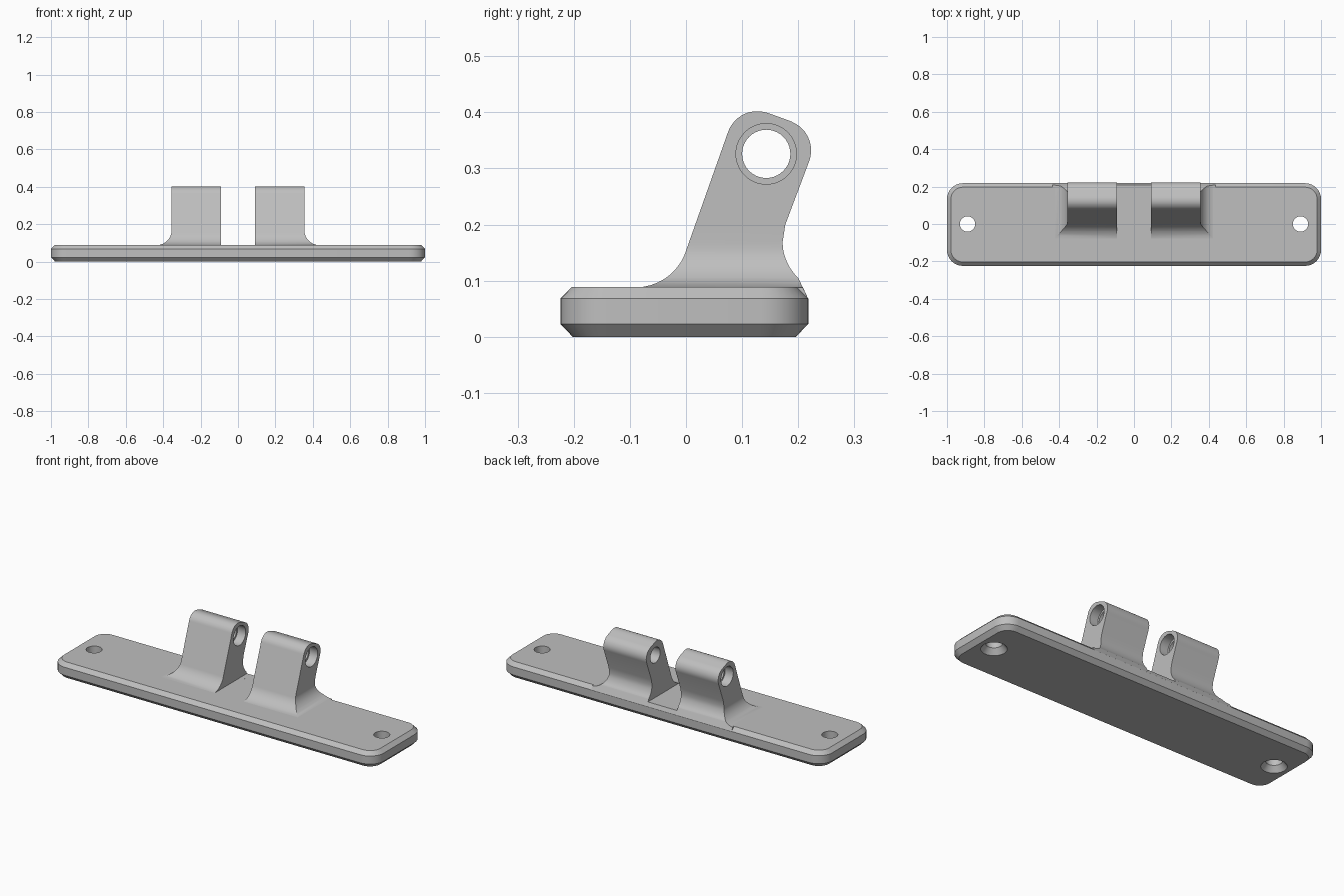
import bpy, bmesh
from math import sin, cos, pi, radians, sqrt

cube = bpy.data.objects.get("Cube")
if cube:
    bpy.data.objects.remove(cube, do_unlink=True)

GREY = (0.52, 0.52, 0.52, 1)
mat = bpy.data.materials.new("light grey")
mat.use_nodes = True
mat.diffuse_color = GREY
mat.node_tree.nodes["Principled BSDF"].inputs["Base Color"].default_value = GREY


def loft(name, rings):
    """Skin a stack of equal-length rings and cap both ends."""
    bm = bmesh.new()
    rows = [[bm.verts.new(p) for p in ring] for ring in rings]
    n = len(rows[0])
    for a, b in zip(rows, rows[1:]):
        for i in range(n):
            j = (i + 1) % n
            bm.faces.new((a[i], a[j], b[j], b[i]))
    bm.faces.new(rows[0][::-1])
    bm.faces.new(rows[-1])
    bmesh.ops.recalc_face_normals(bm, faces=bm.faces)
    mesh = bpy.data.meshes.new(name)
    bm.to_mesh(mesh)
    bm.free()
    obj = bpy.data.objects.new(name, mesh)
    bpy.context.collection.objects.link(obj)
    mesh.materials.append(mat)
    return obj


def turned(name, stations, axis, centre, sides=40):
    """Round cutter: stations are (position along axis, radius)."""
    rings = []
    for s, r in stations:
        ring = []
        for i in range(sides):
            u, v = r * cos(2 * pi * i / sides), r * sin(2 * pi * i / sides)
            if axis == "x":
                ring.append((s, centre[0] + u, centre[1] + v))
            else:
                ring.append((centre[0] + u, centre[1] + v, s))
        rings.append(ring)
    obj = loft(name, rings)
    obj.hide_render = True
    return obj


def finish(obj, cutters=()):
    """Cut the holes, then smooth the rounded faces."""
    bpy.ops.object.select_all(action="DESELECT")
    bpy.context.view_layer.objects.active = obj
    obj.select_set(True)
    for c in cutters:
        m = obj.modifiers.new("hole", "BOOLEAN")
        m.operation, m.solver, m.object = "DIFFERENCE", "EXACT", c
        bpy.ops.object.modifier_apply(modifier=m.name)
        bpy.data.objects.remove(c, do_unlink=True)
    bpy.ops.object.shade_smooth_by_angle(angle=radians(30))


# Base plate: rounded rectangle with chamfered rims and countersunk screw holes
def plate_ring(z, inset, radius=0.085, steps=8):
    pts = []
    for k, (sx, sy) in enumerate([(1, 1), (-1, 1), (-1, -1), (1, -1)]):
        for i in range(steps + 1):
            a = pi / 2 * (k + i / steps)
            r = radius - inset
            pts.append((sx * (1 - radius) + r * cos(a),
                        -0.003 + sy * (0.221 - radius) + r * sin(a), z))
    return pts


plate = loft("base_plate", [plate_ring(0, 0.022), plate_ring(0.023, 0),
                            plate_ring(0.068, 0), plate_ring(0.089, 0.021)])
screw_holes = [turned("screw_hole", [(-0.01, 0.068), (0, 0.065), (0.03, 0.041), (0.12, 0.041)],
                      "z", (x, 0)) for x in (-0.89, 0.89)]
finish(plate, screw_holes)


# Hinge lug outline: front, back and outer side as functions of height
def mix(z, z0, y0, z1, y1):
    return y0 + (y1 - y0) * (z - z0) / (z1 - z0)


def bow(z, zc, r):
    return sqrt(max(r * r - (z - zc) ** 2, 0))


def front(z):
    if z < 0.1505:
        return -0.09 + bow(max(z, 0.088), 0.183, 0.095)
    if z < 0.366:
        return mix(z, 0.1505, -0.001, 0.366, 0.0753)
    return 0.127 - bow(z, 0.347, 0.055)


def back(z):
    if z < 0.068:
        return 0.205
    if z < 0.105:
        return mix(z, 0.068, 0.2175, 0.105, 0.2)
    if z < 0.2:
        return 0.262 - bow(z, 0.17, 0.09)
    if z < 0.313:
        return mix(z, 0.2, 0.177, 0.313, 0.22)
    if z < 0.384:
        return 0.168 + bow(z, 0.332, 0.055)
    if z < 0.399:
        return mix(z, 0.384, 0.187, 0.399, 0.146)
    return 0.127 + bow(z, 0.347, 0.055)


def outer(z):
    return 0.355 if z > 0.168 else 0.435 - bow(max(z, 0.088), 0.168, 0.08)


heights = {0.05, 0.068, 0.105, 0.1505, 0.168, 0.2, 0.384, 0.399}
heights |= {0.168 - 0.08 * cos(radians(a)) for a in range(0, 90, 9)}
heights |= {0.332 + 0.055 * sin(radians(a)) for a in range(-20, 70, 9)}
heights |= {0.347 + 0.055 * sin(radians(a)) for a in range(20, 88, 8)}
levels = []
for h in sorted(heights):
    if not levels or h - levels[-1] > 0.0008:
        levels.append(h)

# Two lugs with stepped pivot bores
PIVOT, BORE, WIDE = (0.143, 0.326), 0.043, 0.054
for side, name in ((1, "left_hinge_lug"), (-1, "right_hinge_lug")):
    lug = loft(name, [[(side * 0.09, front(z), z), (side * outer(z), front(z), z),
                       (side * outer(z), back(z), z), (side * 0.09, back(z), z)]
                      for z in levels])
    inner = BORE if side > 0 else WIDE
    stations = [(0.05, inner), (0.14, inner), (0.1401, BORE),
                (0.305, BORE), (0.3051, WIDE), (0.4, WIDE)]
    bore = turned("pivot_bore", [(side * s, r) for s, r in stations], "x", PIVOT)
    finish(lug, [bore])

# Steeper rear rim between the lugs
bridge = loft("rear_bridge", [[(-0.09, 0.15, z), (0.09, 0.15, z), (0.09, y, z), (-0.09, y, z)]
                              for z, y in ((0.05, 0.205), (0.068, 0.2175), (0.0892, 0.208))])
finish(bridge)
